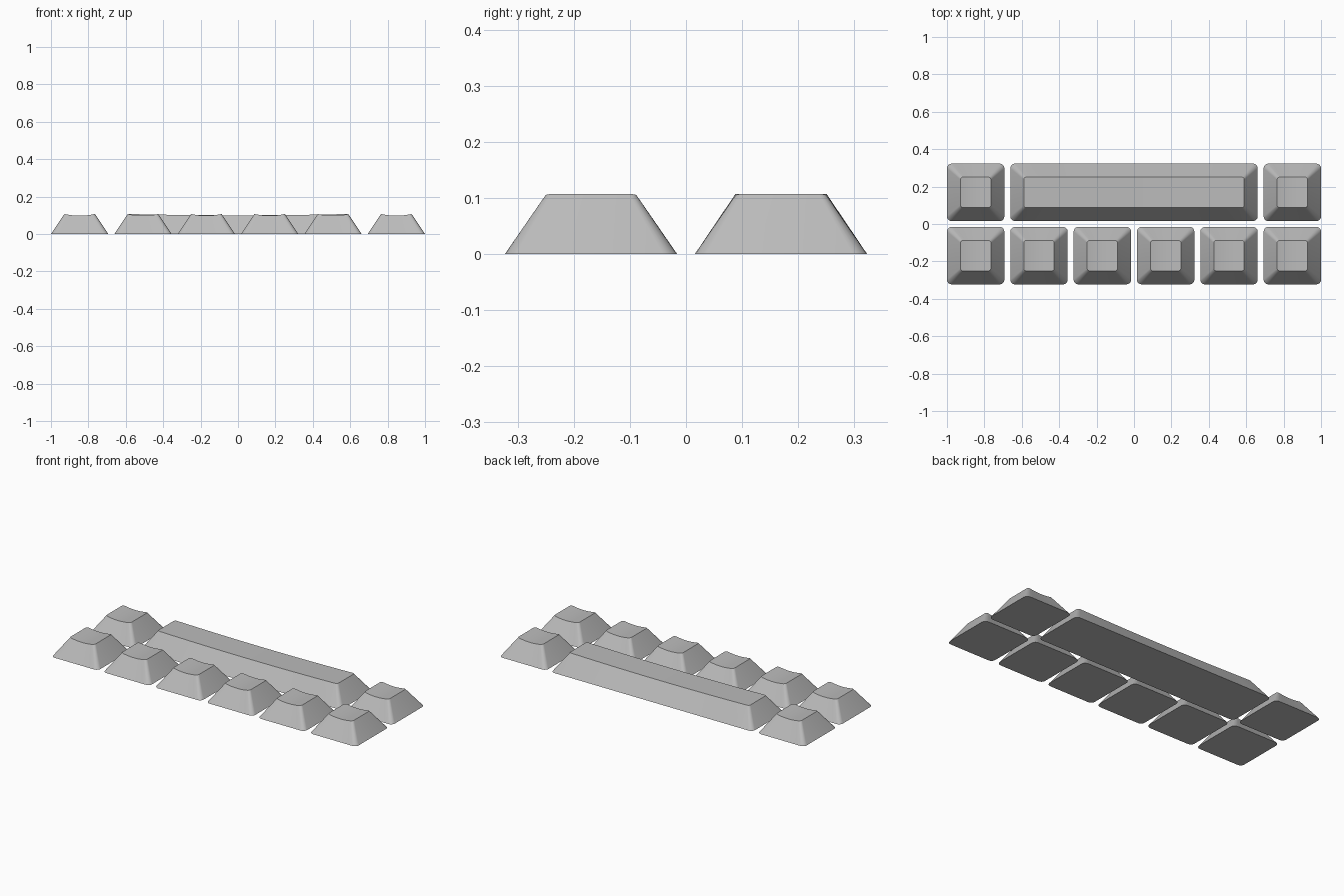
import bpy, bmesh, math

cube = bpy.data.objects.get("Cube")
if cube:
    bpy.data.objects.remove(cube, do_unlink=True)

PITCH = 0.3386    # spacing between key centres
BASE = 0.1535     # half width of a key at the bottom
INSET = 0.072     # how far the walls lean in
HEIGHT = 0.107
ARC, EDGE = 5, 12  # steps per corner and along a long edge

grey = bpy.data.materials.new("key_grey")
grey.use_nodes = True
colour = (0.5, 0.5, 0.5, 1)
grey.diffuse_color = colour
grey.node_tree.nodes["Principled BSDF"].inputs["Base Color"].default_value = colour


def front_half(hx, hy, r):
    """Front half of a rounded rectangle, from left side to right side."""
    arc = []
    for i in range(ARC + 1):
        a = math.pi / 2 * i / ARC
        arc.append((-hx + r - r * math.cos(a), -hy + r - r * math.sin(a)))
    run = hx - r
    middle = [(-run + 2 * run * i / EDGE, -hy) for i in range(1, EDGE)]
    return arc + middle + [(-x, y) for x, y in reversed(arc)]


def keycap(name, cx, cy, half_width, dip):
    bm = bmesh.new()

    def ring(hx, hy, r, dished):
        half = front_half(hx, hy, r)
        loop = half + [(x, -y) for x, y in reversed(half)]
        return [bm.verts.new((x, y, HEIGHT - dip * (1 - (x / hx) ** 2) if dished else 0))
                for x, y in loop]

    low = ring(half_width, BASE, 0.025, False)
    top = ring(half_width - INSET, BASE - INSET, 0.014, True)
    n = len(low)
    # Sloped walls
    for i in range(n):
        j = (i + 1) % n
        bm.faces.new((low[i], low[j], top[j], top[i]))
    # Dished top made of strips running front to back, and flat underside
    for i in range(n // 2 - 1):
        bm.faces.new((top[i], top[i + 1], top[n - 2 - i], top[n - 1 - i]))
    bm.faces.new(list(reversed(low)))
    bmesh.ops.recalc_face_normals(bm, faces=bm.faces)

    mesh = bpy.data.meshes.new(name)
    bm.to_mesh(mesh)
    bm.free()
    mesh.materials.append(grey)
    obj = bpy.data.objects.new(name, mesh)
    obj.location = (cx, cy, 0)
    bpy.context.collection.objects.link(obj)
    bpy.ops.object.select_all(action='DESELECT')
    obj.select_set(True)
    bpy.context.view_layer.objects.active = obj
    bpy.ops.object.shade_smooth_by_angle(angle=math.radians(30))


# Front row of six keys
for i in range(6):
    keycap(f"front_key_{i + 1}", (i - 2.5) * PITCH, -PITCH / 2, BASE, 0.009)

# Back row: a long bar between two single keys
keycap("back_key_right", -2.5 * PITCH, PITCH / 2, BASE, 0.009)
keycap("back_key_left", 2.5 * PITCH, PITCH / 2, BASE, 0.009)
keycap("long_bar_key", 0, PITCH / 2, BASE + 1.5 * PITCH, 0.007)
